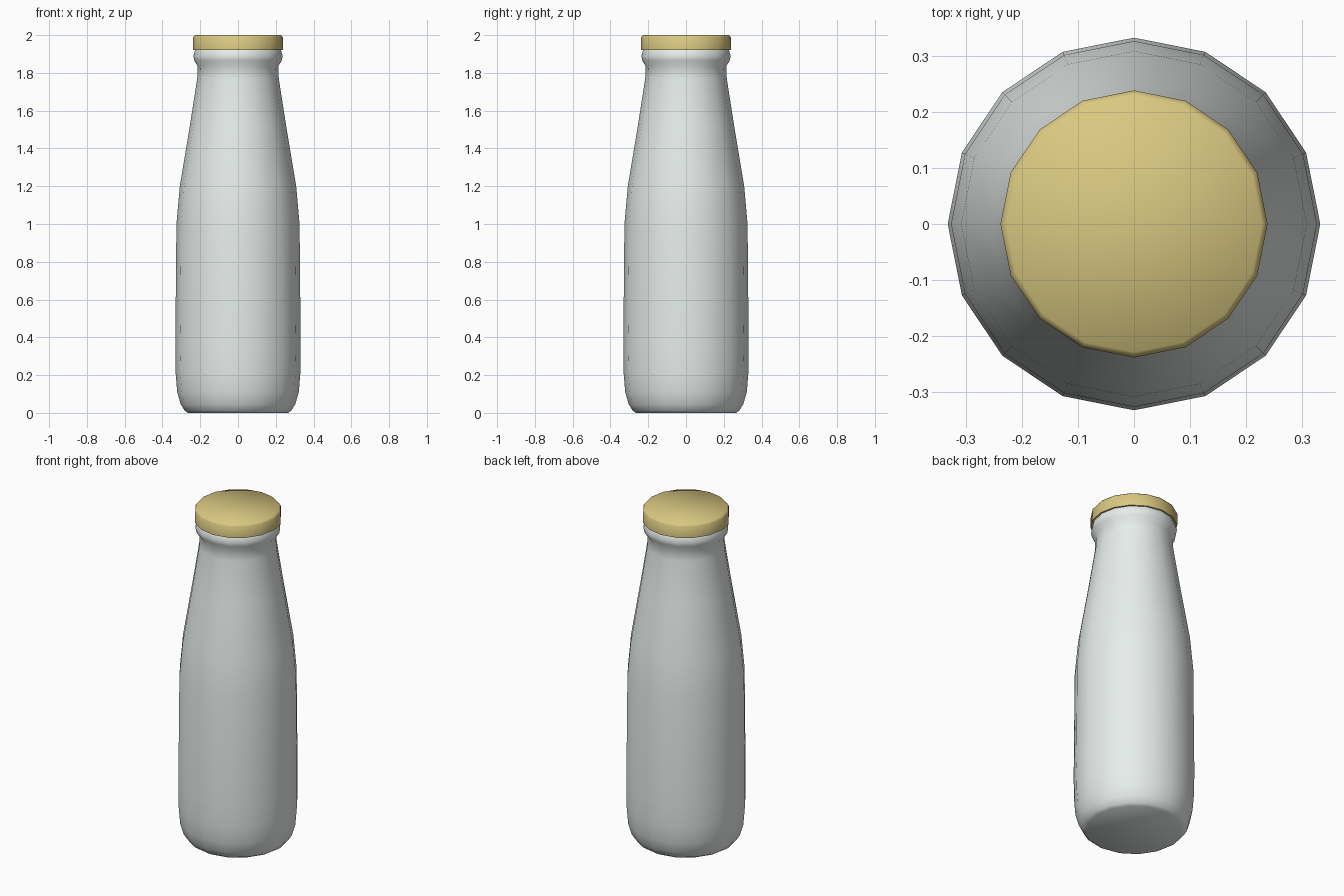
import bpy, bmesh, math

if "Cube" in bpy.data.objects:
    bpy.data.objects.remove(bpy.data.objects["Cube"])

SIDES = 16


def lathe(name, profile, color, angle):
    """Spin an (r, z) profile into a closed, smooth-shaded solid."""
    bm = bmesh.new()
    rings = []
    for r, z in profile:
        rings.append([bm.verts.new((r * math.cos(2 * math.pi * i / SIDES),
                                    r * math.sin(2 * math.pi * i / SIDES), z))
                      for i in range(SIDES)])
    for a, b in zip(rings, rings[1:]):
        for i in range(SIDES):
            j = (i + 1) % SIDES
            bm.faces.new((a[i], a[j], b[j], b[i]))
    bm.faces.new(rings[0][::-1])
    bm.faces.new(rings[-1])
    mesh = bpy.data.meshes.new(name)
    bm.to_mesh(mesh)
    bm.free()
    obj = bpy.data.objects.new(name, mesh)
    bpy.context.collection.objects.link(obj)
    mat = bpy.data.materials.new(name + "_material")
    mat.diffuse_color = color
    mat.use_nodes = True
    mat.node_tree.nodes["Principled BSDF"].inputs["Base Color"].default_value = mat.diffuse_color
    mesh.materials.append(mat)
    bpy.ops.object.select_all(action='DESELECT')
    obj.select_set(True)
    bpy.context.view_layer.objects.active = obj
    bpy.ops.object.shade_smooth_by_angle(angle=math.radians(angle))
    return obj


# Bottle body: rounded base, tapering shoulder, flared lip under the cap
lathe("bottle", [
    (0.265, 0.0), (0.282, 0.012), (0.303, 0.045), (0.322, 0.11), (0.33, 0.21), (0.332, 0.35),
    (0.326, 1.0), (0.308, 1.2), (0.255, 1.52), (0.216, 1.77), (0.213, 1.835),
    (0.232, 1.865), (0.236, 1.89), (0.228, 1.92), (0.215, 1.94)],
    (0.80, 0.85, 0.83, 1), 50)

# Flat lid with a slightly eased top edge
lathe("cap", [(0.238, 1.92), (0.238, 1.988), (0.228, 2.0)],
      (0.70, 0.58, 0.22, 1), 60)
